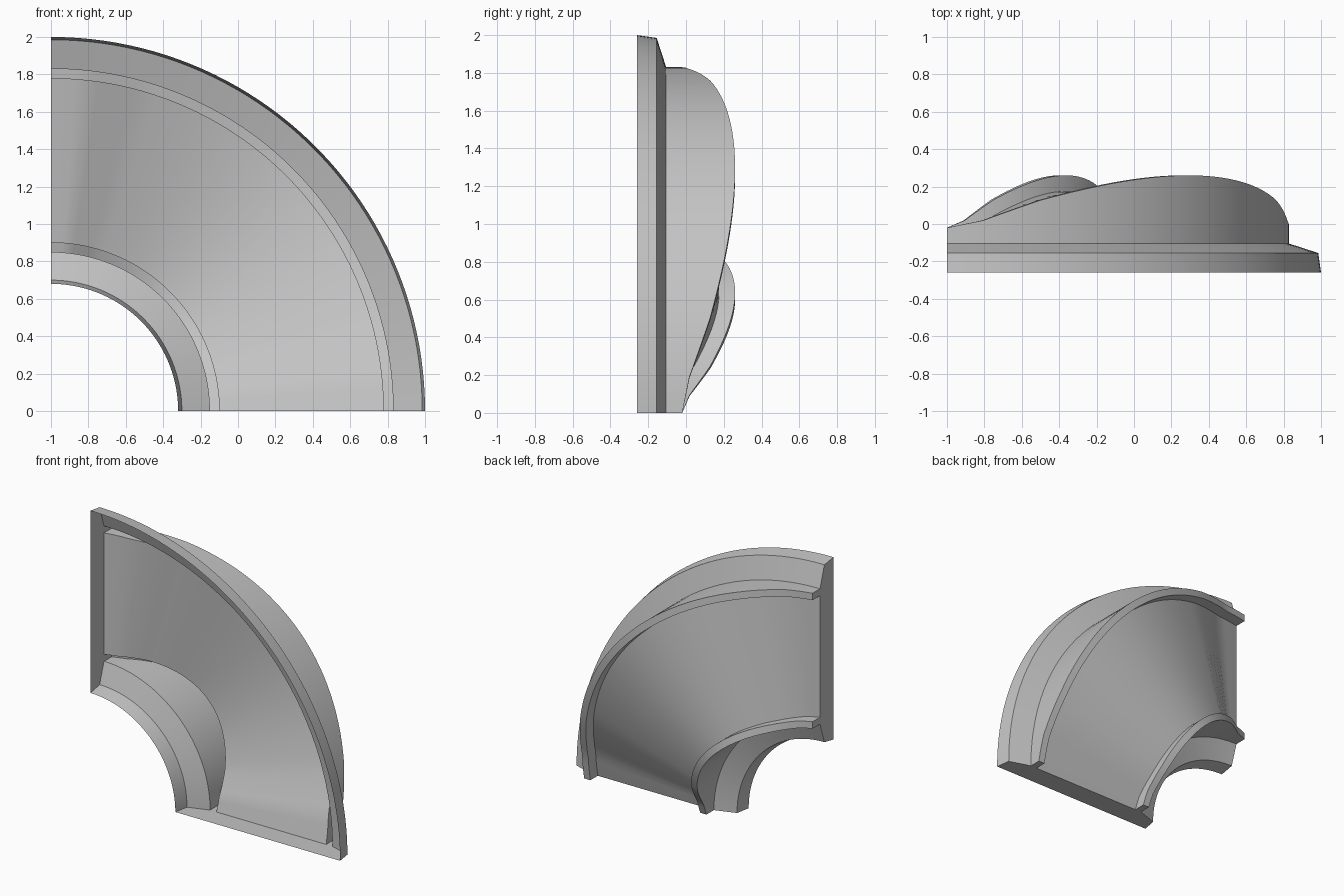
import bpy
import bmesh
from math import sin, cos, radians, pi

if "Cube" in bpy.data.objects:
    bpy.data.objects.remove(bpy.data.objects["Cube"], do_unlink=True)

STEPS = 45
FRONT, SHOULDER, BASE = -0.26, -0.155, -0.105
RECESS = 0.085

grey = bpy.data.materials.new("plain grey")
grey.use_nodes = True
colour = (0.55, 0.55, 0.55, 1)
grey.diffuse_color = colour
grey.node_tree.nodes["Principled BSDF"].inputs["Base Color"].default_value = colour


def lip_height(deg):
    """Back edge of the lips: low at both ends, bulging in the middle."""
    k = min(deg, 90 - deg)
    dip = 0.07 * min(k / 6, max(0, (16 - k) / 10))
    return -0.02 + 0.28 * (sin(radians(2 * deg)) - dip)


def section(deg):
    """Radius and depth of the cross-section, from inner rim to outer rim."""
    lip = lip_height(deg)
    floor = lip - RECESS
    return [(0.68, FRONT), (0.70, SHOULDER), (0.85, BASE),
            (0.85, lip), (0.90, lip), (0.90, floor),
            (1.78, floor), (1.78, lip), (1.83, lip),
            (1.83, BASE), (1.985, SHOULDER), (2.0, FRONT)]


def ring(bm, deg):
    a = radians(deg)
    return [bm.verts.new((-1 + r * sin(a), y, r * cos(a))) for r, y in section(deg)]


def make_object(name, bm):
    mesh = bpy.data.meshes.new(name)
    bm.to_mesh(mesh)
    bm.free()
    mesh.materials.append(grey)
    obj = bpy.data.objects.new(name, mesh)
    bpy.context.collection.objects.link(obj)
    return obj


# Curved shell with flanges, lips and recessed saddle, open at the front
bm = bmesh.new()
rings = [ring(bm, 90 * i / STEPS) for i in range(STEPS + 1)]
for a, b in zip(rings, rings[1:]):
    for i in range(len(a) - 1):
        bm.faces.new((a[i], a[i + 1], b[i + 1], b[i]))
shell = make_object("curved_shell", bm)
bpy.ops.object.select_all(action="DESELECT")
shell.select_set(True)
bpy.context.view_layer.objects.active = shell
bpy.ops.object.shade_smooth_by_angle(angle=pi / 6)

# Flat plates closing both ends
for name, deg in (("upper_end_plate", 0), ("lower_end_plate", 90)):
    bm = bmesh.new()
    outline = ring(bm, deg)
    bm.faces.new(outline if deg else outline[::-1])
    make_object(name, bm)
